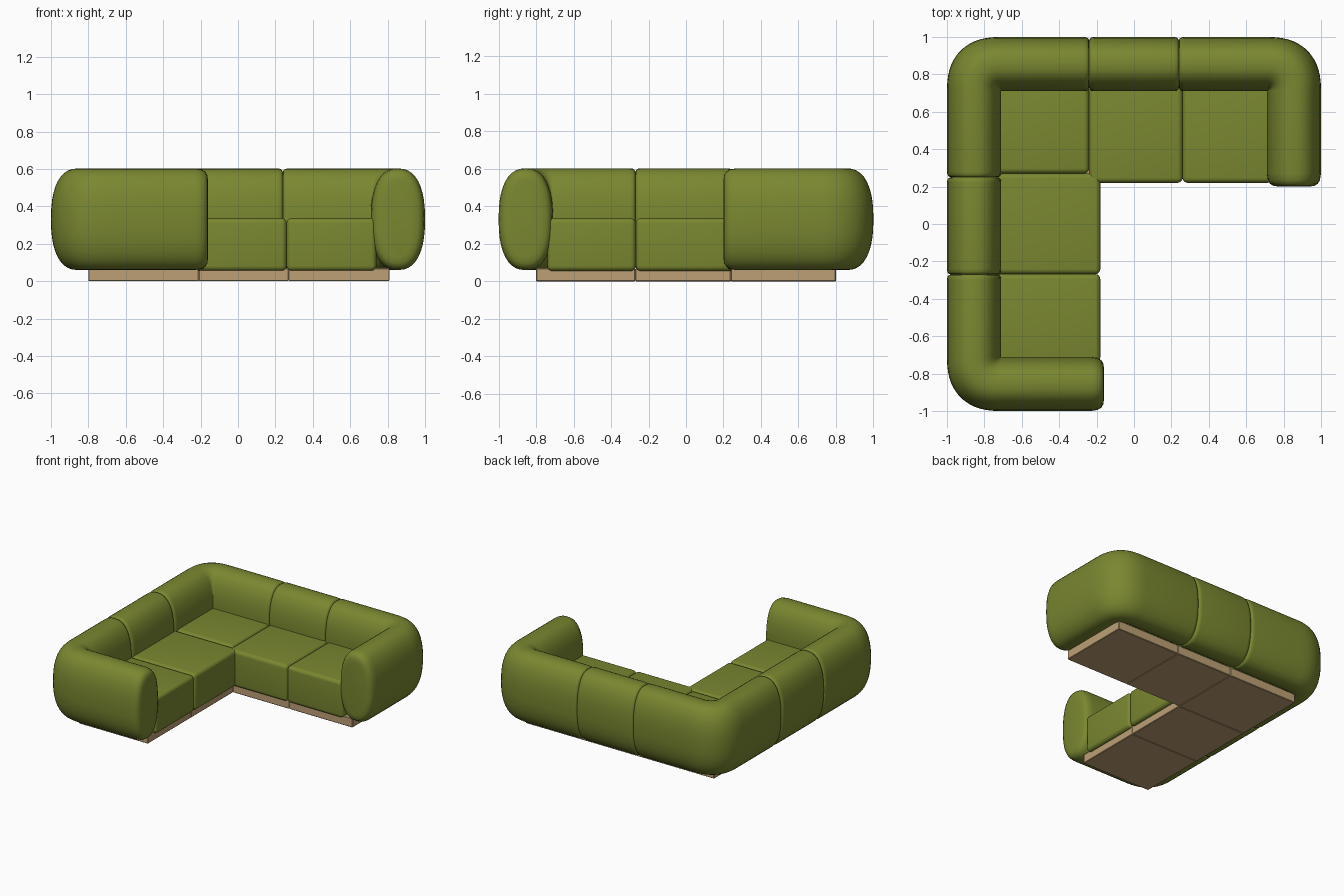
import bpy
import bmesh
from math import cos, sin, pi, atan2, copysign
from mathutils import Vector

cube = bpy.data.objects.get("Cube")
if cube:
    bpy.data.objects.remove(cube, do_unlink=True)


def material(name, colour):
    mat = bpy.data.materials.new(name)
    mat.use_nodes = True
    mat.diffuse_color = colour
    bsdf = mat.node_tree.nodes["Principled BSDF"]
    bsdf.inputs["Base Color"].default_value = colour
    bsdf.inputs["Roughness"].default_value = 0.8
    return mat


GREEN = material("olive fabric", (0.195, 0.242, 0.03, 1))
WOOD = material("pale wood", (0.51, 0.35, 0.18, 1))

IN = 0.71          # inner line of the backrest
DEPTH = 0.29       # backrest thickness
LOW, HIGH = 0.06, 0.603
SIDES = 40         # points round the bolster section
CURVE = 2.4        # squareness of the rounded shapes


def finish(bm, name, mat, angle):
    bmesh.ops.recalc_face_normals(bm, faces=bm.faces)
    mesh = bpy.data.meshes.new(name)
    bm.to_mesh(mesh)
    bm.free()
    mesh.materials.append(mat)
    obj = bpy.data.objects.new(name, mesh)
    bpy.context.collection.objects.link(obj)
    bpy.ops.object.select_all(action="DESELECT")
    obj.select_set(True)
    bpy.context.view_layer.objects.active = obj
    bpy.ops.object.shade_smooth_by_angle(angle=angle)
    return obj


def section(shrink):
    """Rounded bolster section as (distance outward, height) pairs."""
    half_w, half_h = DEPTH / 2, (HIGH - LOW) / 2
    inset = half_w * (1 - shrink)
    for i in range(SIDES):
        a = 2 * pi * i / SIDES
        u = copysign(abs(cos(a)) ** (2 / CURVE), cos(a))
        v = copysign(abs(sin(a)) ** (2 / CURVE), sin(a))
        yield half_w + u * (half_w - inset), LOW + half_h + v * (half_h - inset)


# End softening as (distance from the end, section shrink)
SEAM = [(0.0, 0.86), (0.004, 0.94), (0.014, 0.985), (0.03, 1.0)]
ARM_END = [(0.0, 0.55), (0.004, 0.75), (0.015, 0.88), (0.035, 0.96), (0.07, 1.0)]


def bolster(name, points, start=SEAM, end=SEAM):
    """Sweep the section along a straight or L-shaped inner line."""
    pts = [Vector(p) for p in points]
    dirs = [(b - a).normalized() for a, b in zip(pts, pts[1:])]
    outs = [Vector((-d.y, d.x)) for d in dirs]
    stations = [(pts[0] + dirs[0] * t, outs[0], s) for t, s in start]
    if len(pts) == 3:
        first = atan2(outs[0].y, outs[0].x)
        for i in range(17):
            a = first - pi / 2 * i / 16
            c, s = cos(a), sin(a)
            reach = (abs(c) ** CURVE + abs(s) ** CURVE) ** (-1 / CURVE)
            stations.append((pts[1], Vector((c, s)) * reach, 1.0))
    stations += [(pts[-1] - dirs[-1] * t, outs[-1], s) for t, s in reversed(end)]

    bm = bmesh.new()
    rings = []
    for origin, out, shrink in stations:
        ring = []
        for d, z in section(shrink):
            p = origin + out * d
            ring.append(bm.verts.new((p.x, p.y, z)))
        rings.append(ring)
    for a, b in zip(rings, rings[1:]):
        for i in range(SIDES):
            j = (i + 1) % SIDES
            bm.faces.new((a[i], a[j], b[j], b[i]))
    bm.faces.new(rings[0])
    bm.faces.new(rings[-1])
    return finish(bm, name, GREEN, 1.2)


def block(name, x0, x1, y0, y1, z0, z1, mat, radius, segments):
    """Box with rounded edges."""
    bm = bmesh.new()
    bmesh.ops.create_cube(bm, size=1)
    for v in bm.verts:
        v.co = ((x0 + x1) / 2 + v.co.x * (x1 - x0),
                (y0 + y1) / 2 + v.co.y * (y1 - y0),
                (z0 + z1) / 2 + v.co.z * (z1 - z0))
    bmesh.ops.bevel(bm, geom=bm.edges[:], offset=radius, segments=segments,
                    profile=0.5, affect="EDGES")
    return finish(bm, name, mat, 0.6)


# Backrest and arm bolsters
bolster("front_arm_bolster", [(-0.16, -IN), (-IN, -IN), (-IN, -0.27)], start=ARM_END)
bolster("left_run_backrest", [(-IN, -0.27), (-IN, 0.25)])
bolster("corner_backrest", [(-IN, 0.25), (-IN, IN), (-0.24, IN)])
bolster("middle_backrest", [(-0.24, IN), (0.24, IN)])
bolster("end_arm_bolster", [(0.24, IN), (IN, IN), (IN, 0.2)], end=ARM_END)

# Seat cushions and the plinth under each one
TUCK = IN + 0.03
SEATS = {
    "front": (-TUCK, -0.18, -TUCK, -0.268),
    "side": (-TUCK, -0.18, -0.268, 0.27),
    "corner": (-TUCK, -0.24, 0.27, TUCK),
    "middle": (-0.24, 0.26, 0.22, TUCK),
    "end": (0.26, TUCK, 0.22, TUCK),
}
for part, (x0, x1, y0, y1) in SEATS.items():
    block(part + "_seat", x0, x1, y0, y1, 0.055, 0.337, GREEN, 0.028, 5)

PLINTHS = {
    "front": (-0.8, -0.21, -0.8, -0.27),
    "side": (-0.8, -0.21, -0.27, 0.24),
    "corner": (-0.8, -0.21, 0.24, 0.8),
    "middle": (-0.21, 0.27, 0.24, 0.8),
    "end": (0.27, 0.81, 0.24, 0.8),
}
for part, (x0, x1, y0, y1) in PLINTHS.items():
    block(part + "_plinth", x0, x1, y0, y1, 0, 0.07, WOOD, 0.004, 1)
